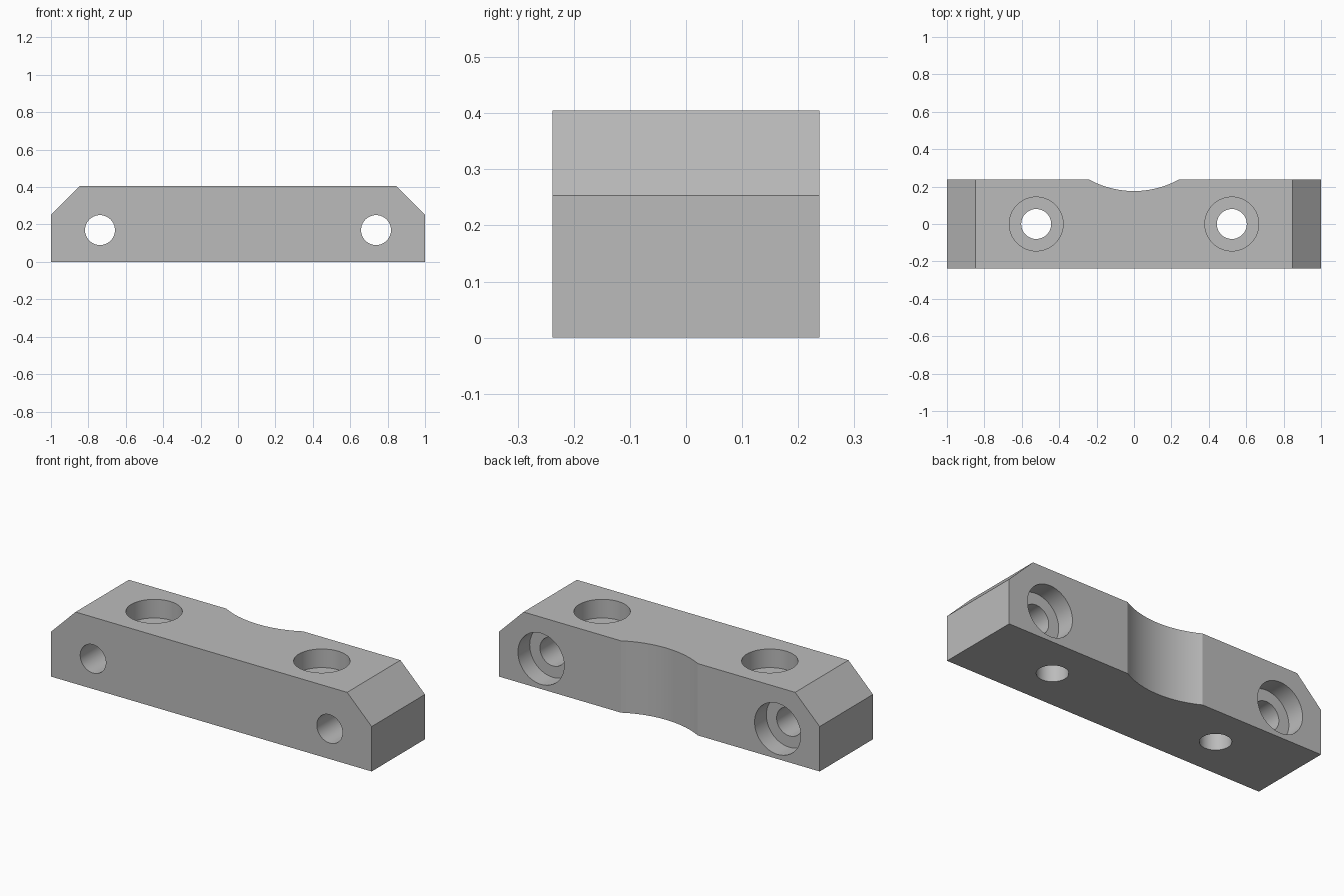
import bpy
import bmesh
import math
from mathutils import Matrix

default = bpy.data.objects.get("Cube")
if default:
    bpy.data.objects.remove(default, do_unlink=True)

HALF_Y, HEIGHT = 0.2375, 0.405
BORE, SINK, SINK_DEPTH = 0.08, 0.144, 0.105
SEGMENTS = 72

grey = bpy.data.materials.new("plain grey")
grey.use_nodes = True
colour = (0.5, 0.5, 0.5, 1)
grey.diffuse_color = colour
grey.node_tree.nodes["Principled BSDF"].inputs["Base Color"].default_value = colour


def add_object(name, bm):
    bmesh.ops.recalc_face_normals(bm, faces=bm.faces)
    mesh = bpy.data.meshes.new(name)
    bm.to_mesh(mesh)
    bm.free()
    mesh.materials.append(grey)
    obj = bpy.data.objects.new(name, mesh)
    bpy.context.collection.objects.link(obj)
    return obj


def turned_cutter(name, profile, matrix):
    """Solid of revolution about local z from (radius, z) pairs."""
    bm = bmesh.new()
    rings = []
    for radius, z in profile:
        angles = [math.tau * i / SEGMENTS for i in range(SEGMENTS)]
        rings.append([bm.verts.new((radius * math.cos(a), radius * math.sin(a), z))
                      for a in angles])
    for low, high in zip(rings, rings[1:]):
        for i in range(SEGMENTS):
            j = (i + 1) % SEGMENTS
            bm.faces.new((low[i], low[j], high[j], high[i]))
    bm.faces.new(rings[0])
    bm.faces.new(rings[-1])
    bm.transform(matrix)
    obj = add_object(name, bm)
    obj.hide_render = True
    return obj


def stepped_profile(length):
    """Through bore with a wide counterbore; local z = 0 is the open face."""
    return [(BORE, -length - 0.1), (BORE, -SINK_DEPTH), (SINK, -SINK_DEPTH), (SINK, 0.1)]


# Block with chamfered top ends, extruded front to back
bm = bmesh.new()
outline = [(-1, 0), (1, 0), (1, 0.253), (0.847, HEIGHT), (-0.847, HEIGHT), (-1, 0.253)]
front = bm.faces.new([bm.verts.new((x, -HALF_Y, z)) for x, z in outline])
extruded = bmesh.ops.extrude_face_region(bm, geom=[front], use_keep_orig=True)
back = [v for v in extruded["geom"] if isinstance(v, bmesh.types.BMVert)]
bmesh.ops.translate(bm, verts=back, vec=(0, 2 * HALF_Y, 0))
block = add_object("mounting_block", bm)

# Shallow round relief in the middle of the back face
cutters = [turned_cutter("relief_cutter", [(0.5, -0.1), (0.5, HEIGHT + 0.1)],
                         Matrix.Translation((0, 0.676, 0)))]

# Counterbored holes: vertical pair from the top, horizontal pair from the back
for side, sign in (("left", 1), ("right", -1)):
    cutters.append(turned_cutter(side + "_vertical_hole_cutter", stepped_profile(HEIGHT),
                                 Matrix.Translation((sign * 0.523, 0, HEIGHT))))
    cutters.append(turned_cutter(side + "_horizontal_hole_cutter", stepped_profile(2 * HALF_Y),
                                 Matrix.Translation((sign * 0.738, HALF_Y, 0.17))
                                 @ Matrix.Rotation(-math.pi / 2, 4, "X")))

bpy.ops.object.select_all(action="DESELECT")
block.select_set(True)
bpy.context.view_layer.objects.active = block
for cutter in cutters:
    cut = block.modifiers.new(cutter.name, "BOOLEAN")
    cut.operation = "DIFFERENCE"
    cut.solver = "EXACT"
    cut.object = cutter
    bpy.ops.object.modifier_apply(modifier=cut.name)
for cutter in cutters:
    bpy.data.objects.remove(cutter, do_unlink=True)

bpy.ops.object.shade_smooth_by_angle(angle=math.radians(25))
